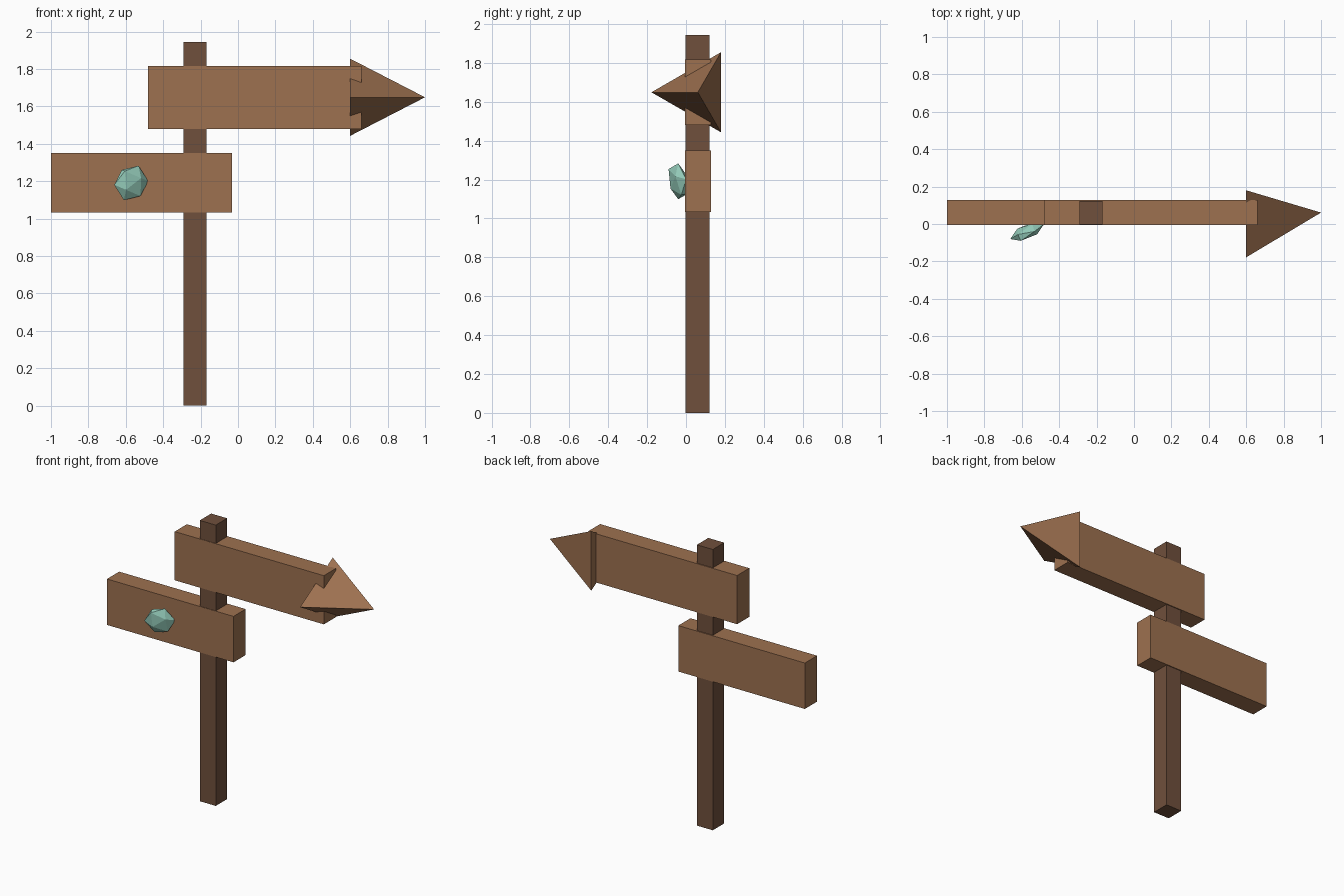
import bpy, bmesh
from math import radians
from mathutils import Matrix, Vector

if "Cube" in bpy.data.objects:
    bpy.data.objects.remove(bpy.data.objects["Cube"])


def material(name, rgb):
    m = bpy.data.materials.new(name)
    m.diffuse_color = (*rgb, 1)
    m.use_nodes = True
    m.node_tree.nodes["Principled BSDF"].inputs["Base Color"].default_value = m.diffuse_color
    return m


def finish(name, bm, mat):
    bmesh.ops.recalc_face_normals(bm, faces=bm.faces)
    mesh = bpy.data.meshes.new(name)
    bm.to_mesh(mesh)
    bm.free()
    mesh.materials.append(mat)
    ob = bpy.data.objects.new(name, mesh)
    bpy.context.collection.objects.link(ob)
    return ob


def box(name, lo, hi, mat):
    lo, hi = Vector(lo), Vector(hi)
    bm = bmesh.new()
    bmesh.ops.create_cube(bm, size=1, matrix=Matrix.Translation((lo + hi) / 2)
                          @ Matrix.Diagonal((*(hi - lo), 1)))
    return finish(name, bm, mat)


post_wood = material("dark_wood", (0.16, 0.08, 0.045))
board_wood = material("board_wood", (0.34, 0.165, 0.08))
gem_mat = material("gem_green", (0.32, 0.65, 0.53))

# Post and the two sign boards
box("post", (-0.291, -0.002, 0), (-0.169, 0.122, 1.944), post_wood)
box("upper_board", (-0.481, -0.005, 1.48), (0.661, 0.128, 1.817), board_wood)
box("lower_board", (-1.0, -0.005, 1.032), (-0.031, 0.128, 1.35), board_wood)

# Arrowhead: three-sided pyramid pointing along +x
bm = bmesh.new()
base = [bm.verts.new((0.6, y, 1.649 + z))
        for y, z in ((-0.178, 0), (0.18, -0.206), (0.18, 0.206))]
tip = bm.verts.new((1.0, 0.061, 1.649))
bm.faces.new(base)
for i in range(3):
    bm.faces.new((base[i], base[(i + 1) % 3], tip))
finish("arrowhead", bm, board_wood)

# Gem: flattened, tilted icosahedron partly sunk into the lower board
bm = bmesh.new()
bmesh.ops.create_icosphere(
    bm, subdivisions=1, radius=0.1,
    matrix=Matrix.Translation((-0.571, -0.04, 1.191))
    @ Matrix.Rotation(radians(23), 4, 'Y')
    @ Matrix.Rotation(radians(27), 4, 'Z')
    @ Matrix.Diagonal((1, 0.36, 1, 1)))
finish("gem", bm, gem_mat)
